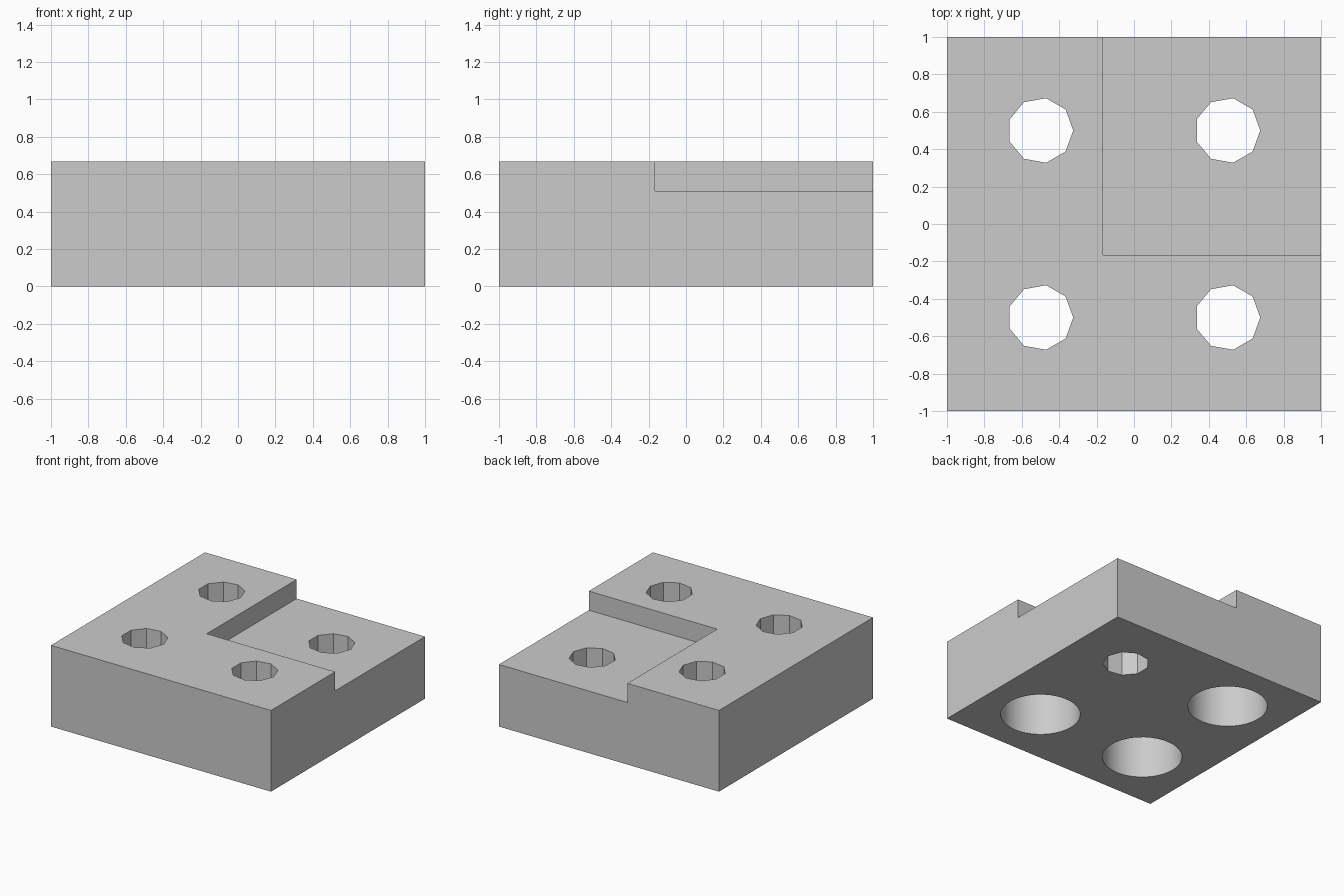
import bpy
import math

# Remove the default cube
cube = bpy.data.objects.get("Cube")
if cube:
    bpy.data.objects.remove(cube, do_unlink=True)

HEIGHT = 0.667
STEP_Z = 0.51
STEP_EDGE = -0.167
BORE_DEPTH = 0.4

# Single grey material
grey = bpy.data.materials.new("light_grey")
grey.use_nodes = True
color = (0.6, 0.6, 0.6, 1)
grey.diffuse_color = color
grey.node_tree.nodes["Principled BSDF"].inputs["Base Color"].default_value = color


def box(name, low, high):
    center = [(a + b) / 2 for a, b in zip(low, high)]
    bpy.ops.mesh.primitive_cube_add(size=1, location=center)
    obj = bpy.context.object
    obj.name = name
    obj.scale = [b - a for a, b in zip(low, high)]
    bpy.ops.object.transform_apply(location=True, rotation=False, scale=True)
    obj.data.materials.append(grey)
    return obj


def drill(name, x, y, radius, sides, low, high):
    # Rotated so that one corner points along +x
    bpy.ops.mesh.primitive_cylinder_add(
        vertices=sides, radius=radius, depth=high - low,
        location=(x, y, (low + high) / 2), rotation=(0, 0, -math.pi / 2))
    obj = bpy.context.object
    obj.name = name
    obj.data.materials.append(grey)
    return obj


def cut(target, cutter):
    mod = target.modifiers.new(cutter.name, "BOOLEAN")
    mod.operation = "DIFFERENCE"
    mod.solver = "EXACT"
    mod.object = cutter
    bpy.context.view_layer.objects.active = target
    bpy.ops.object.modifier_apply(modifier=mod.name)
    bpy.data.objects.remove(cutter, do_unlink=True)


# Block with a lowered corner
block = box("mounting_block", (-1, -1, 0), (1, 1, HEIGHT))
cut(block, box("corner_step", (STEP_EDGE, STEP_EDGE, STEP_Z), (1.2, 1.2, 1)))

# Screw holes, counterbored from below except under the lowered corner
for x in (-0.5, 0.5):
    for y in (-0.5, 0.5):
        cut(block, drill("screw_hole", x, y, 0.175, 9, -0.2, 1))
        if x < 0 or y < 0:
            cut(block, drill("counterbore", x, y, 0.3, 40, -0.2, BORE_DEPTH))

# Smooth bores, crisp edges elsewhere
bpy.ops.object.select_all(action="DESELECT")
block.select_set(True)
bpy.context.view_layer.objects.active = block
bpy.ops.object.shade_smooth_by_angle(angle=math.radians(30))
